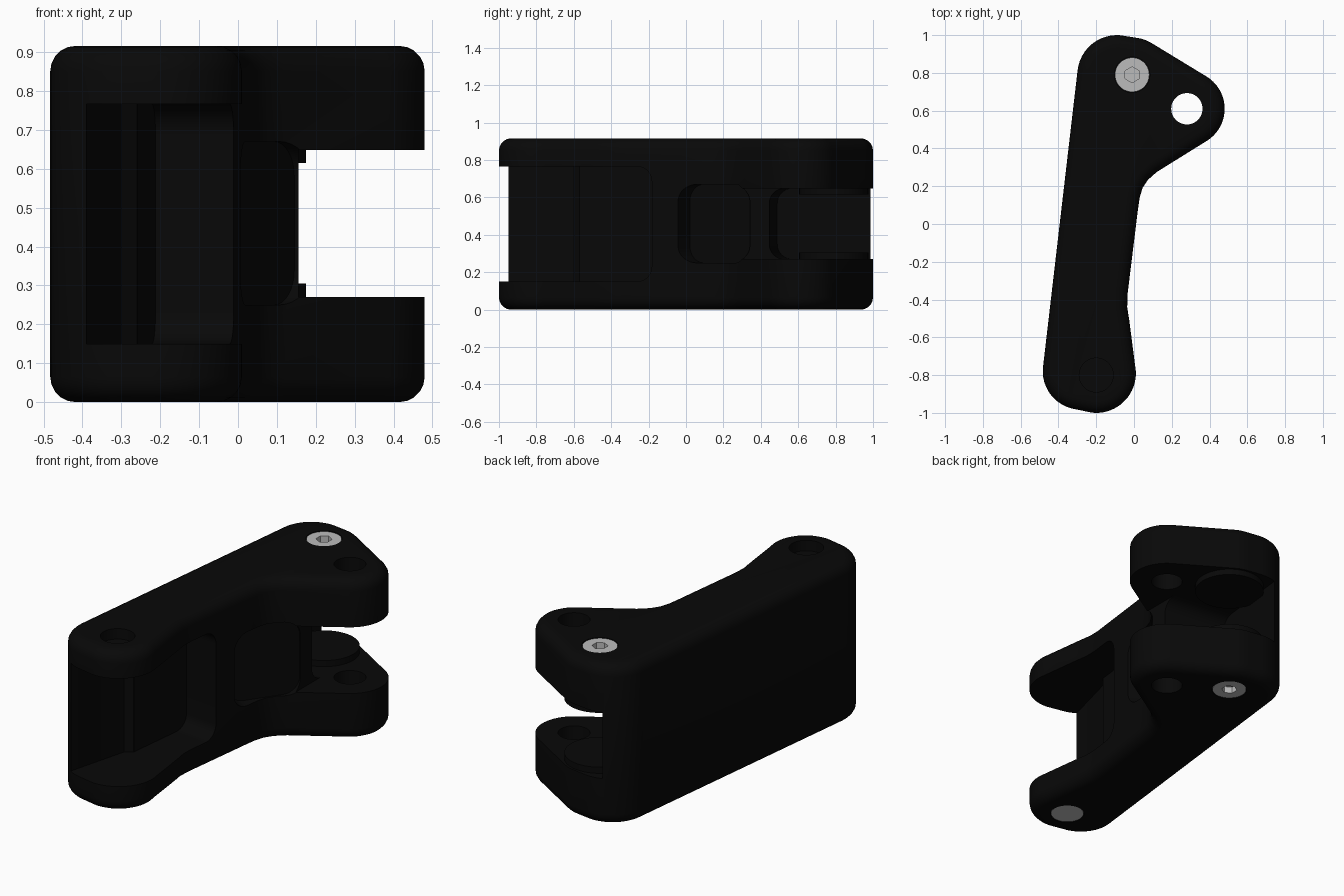
import bpy
import bmesh
from math import sin, cos, radians, pi
from mathutils import Matrix

cube = bpy.data.objects.get("Cube")
if cube:
    bpy.data.objects.remove(cube, do_unlink=True)

HEIGHT = 0.916
SCREW = (-0.01, 0.79)
PIVOT = (0.28, 0.61)
PIN = (-0.2, -0.8)


def material(name, value):
    mat = bpy.data.materials.new(name)
    mat.use_nodes = True
    colour = (value, value, value, 1)
    mat.diffuse_color = colour
    mat.node_tree.nodes["Principled BSDF"].inputs["Base Color"].default_value = colour
    return mat


black = material("black plastic", 0.0025)
steel = material("light steel", 0.5)


def arc(centre, r, a0, a1, n=20):
    angles = [radians(a0 + (a1 - a0) * i / n) for i in range(n + 1)]
    return [(centre[0] + r * cos(a), centre[1] + r * sin(a)) for a in angles]


def prism(name, points, z0, z1, mat=black, bevel=0):
    """Extrude an xy outline from z0 to z1, optionally rounding both rims."""
    bm = bmesh.new()
    base = bm.faces.new([bm.verts.new((x, y, z0)) for x, y in points])
    top = bmesh.ops.extrude_face_region(bm, geom=[base])["geom"]
    verts = [v for v in top if isinstance(v, bmesh.types.BMVert)]
    bmesh.ops.translate(bm, verts=verts, vec=(0, 0, z1 - z0))
    bmesh.ops.recalc_face_normals(bm, faces=bm.faces)
    if bevel:
        rims = [e for e in bm.edges if abs(e.verts[0].co.z - e.verts[1].co.z) < 1e-5]
        bmesh.ops.bevel(bm, geom=rims, offset=bevel, segments=5, profile=0.5,
                        affect='EDGES', clamp_overlap=True)
    mesh = bpy.data.meshes.new(name)
    bm.to_mesh(mesh)
    bm.free()
    mesh.materials.append(mat)
    obj = bpy.data.objects.new(name, mesh)
    bpy.context.collection.objects.link(obj)
    return obj


def cylinder(name, centre, r, z0, z1, mat=black, sides=48):
    return prism(name, arc(centre, r, 0, 360, sides)[:-1], z0, z1, mat)


def rounded_pocket(name, centre, length, height, depth, turn, r):
    """Prism along x with a rounded rectangle cross-section in yz."""
    a, b = length / 2 - r, height / 2 - r
    pts = (arc((b, a), r, 0, 90, 8) + arc((-b, a), r, 90, 180, 8)
           + arc((-b, -a), r, 180, 270, 8) + arc((b, -a), r, 270, 360, 8))
    obj = prism(name, pts, -depth / 2, depth / 2)
    obj.data.transform(Matrix.Translation(centre) @ Matrix.Rotation(radians(turn), 4, 'Z')
                       @ Matrix.Rotation(pi / 2, 4, 'Y'))
    return obj


def cut(target, cutter):
    cutter.hide_render = True
    mod = target.modifiers.new("cut", 'BOOLEAN')
    mod.operation = 'DIFFERENCE'
    mod.solver = 'EXACT'
    mod.object = cutter
    bpy.context.view_layer.objects.active = target
    bpy.ops.object.modifier_apply(modifier=mod.name)
    bpy.data.objects.remove(cutter, do_unlink=True)


def smooth(obj):
    bpy.ops.object.select_all(action='DESELECT')
    obj.select_set(True)
    bpy.context.view_layer.objects.active = obj
    bpy.ops.object.shade_smooth_by_angle(angle=radians(30))


# Link arm body with rounded rims
outline = arc((-0.28, -0.78), 0.203, 174, 262, 12) + arc((-0.2, -0.79), 0.21, 264, 372)
outline += [(-0.025, -0.51), (-0.036, -0.44), (-0.034, -0.37), (0.02, 0.07), (0.03, 0.14),
            (0.045, 0.19), (0.075, 0.235), (0.12, 0.275)]
outline += arc(PIVOT, 0.2, -57, 58)
outline += arc(SCREW, 0.197, 58, 82, 6) + arc((-0.09, 0.79), 0.21, 85, 174, 12)
arm = prism("link_arm", outline, 0, HEIGHT, bevel=0.065)

# Front fork opening, with a thin wall on one side and a rounded inner end
fork = [(-0.39, -1.1), (-0.39, -0.94), (-0.3, -0.6), (-0.26, -0.57), (0.2, -0.57), (0.2, -1.1)]
cut(arm, prism("fork_cutter", fork[::-1], 0.15, 0.766))
cut(arm, rounded_pocket("fork_end_cutter", (0.018, -0.79, 0.458), 1.2, 0.616, 0.6, -6.5, 0.08))

# Side pocket with a slanting floor
cut(arm, rounded_pocket("pocket_cutter", (0.194, 0.07, 0.46), 0.4, 0.42, 0.4, -35, 0.09))

# Rear clevis gap: open outer part and rounded inner part
gap = [(0.155, 0.1), (0.7, 0.1), (0.7, 1.2), (0.155, 1.2)]
cut(arm, prism("gap_cutter", gap, 0.27, 0.648))
cut(arm, rounded_pocket("clevis_cutter", (0.223, 0.84, 0.459), 0.8, 0.378, 0.8, -6.5, 0.08))

# Pivot hole, pin recess and screw seats
cut(arm, cylinder("pivot_cutter", PIVOT, 0.083, -0.1, 1.1))
cut(arm, cylinder("pin_cutter", PIN, 0.09, HEIGHT - 0.06, 1.1))
cut(arm, cylinder("seat_cutter", SCREW, 0.094, HEIGHT - 0.06, 1.1))
cut(arm, cylinder("seat_cutter", SCREW, 0.094, -0.1, 0.06))
cut(arm, cylinder("pin_end_cutter", PIN, 0.091, -0.1, 0.04))
smooth(arm)

# Raised bosses inside the clevis
for name, z0, z1 in (("lower_boss", 0.25, 0.305), ("upper_boss", 0.615, 0.67)):
    smooth(cylinder(name, SCREW, 0.185, z0, z1))

# Screws with hex sockets, one on each face
for name, z0, z1, s0, s1 in (
        ("top_screw", HEIGHT - 0.07, HEIGHT - 0.003, HEIGHT - 0.04, 1.1),
        ("bottom_screw", 0.003, 0.07, -0.1, 0.04)):
    screw = cylinder(name, SCREW, 0.091, z0, z1, steel)
    socket = prism("socket_cutter", arc(SCREW, 0.042, 30, 390, 6)[:-1], s0, s1, steel)
    cut(screw, socket)
    smooth(screw)

# Plain pin end on the underside
smooth(cylinder("pin_end", PIN, 0.088, 0.002, 0.05, steel))
